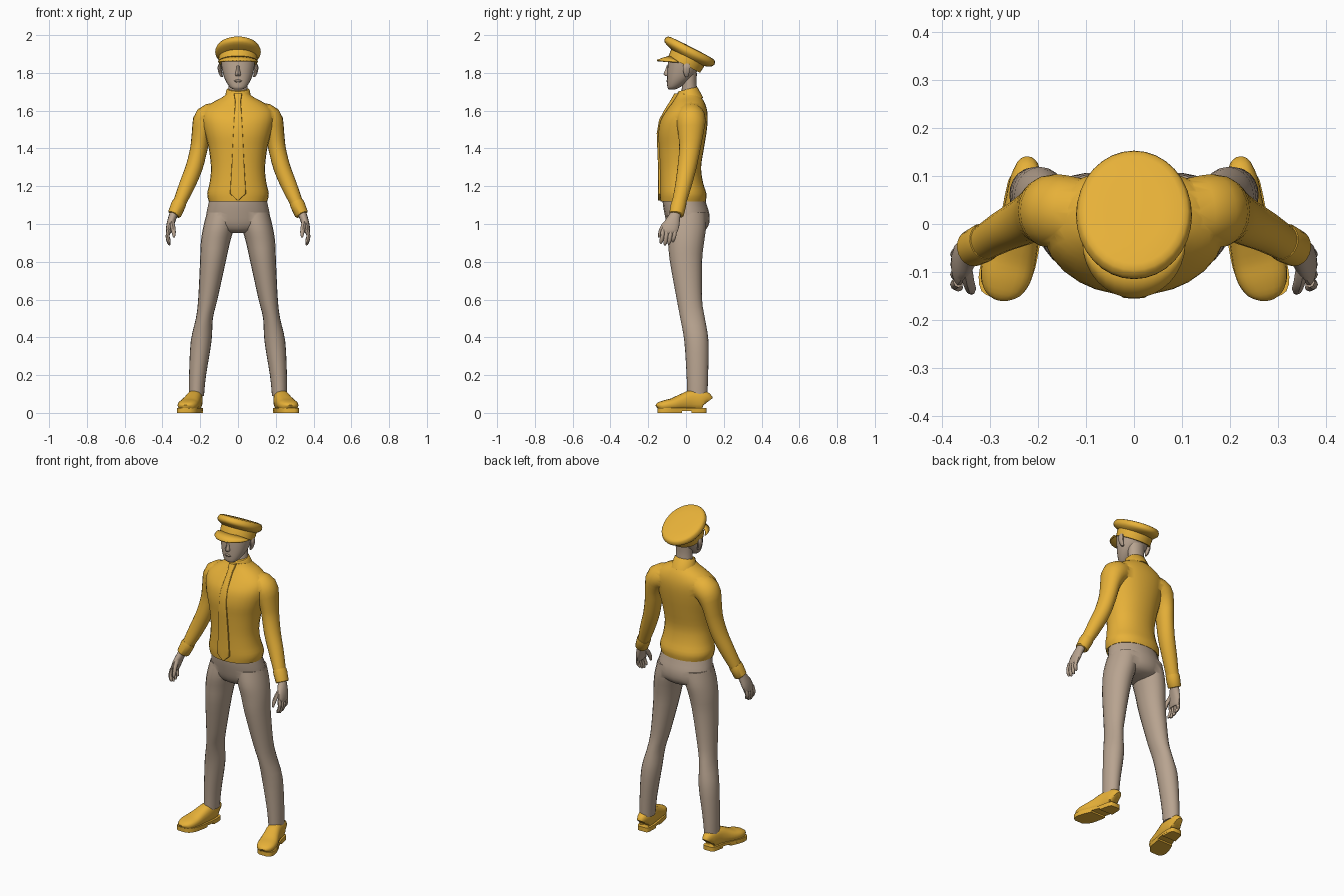
import bpy, bmesh, math
from mathutils import Vector, Matrix

def material(name, rgb):
    m = bpy.data.materials.new(name)
    m.diffuse_color = (*rgb, 1)
    return m

ORANGE = material("orange", (0.80, 0.44, 0.04))
BROWN = material("brown", (0.48, 0.37, 0.28))

def smooth_rows(rows, steps):
    # Catmull-Rom interpolation between cross-section rows
    out = []
    for i in range(len(rows) - 1):
        a, b, c, d = (rows[max(0, min(len(rows) - 1, i + k))] for k in (-1, 0, 1, 2))
        for s in range(steps):
            t = s / steps
            out.append([0.5 * (2*q + (r-p)*t + (2*p-5*q+4*r-w)*t*t + (3*q-p-3*r+w)*t**3)
                        for p, q, r, w in zip(a, b, c, d)])
    return out + [list(rows[-1])]

def finish(bm, name, mat, mirror=False):
    bmesh.ops.recalc_face_normals(bm, faces=bm.faces[:])
    me = bpy.data.meshes.new(name)
    bm.to_mesh(me)
    bm.free()
    me.materials.append(mat)
    ob = bpy.data.objects.new(name, me)
    bpy.context.collection.objects.link(ob)
    if mirror:
        ob.modifiers.new("mirror", 'MIRROR')
    return ob

def loft(name, rows, mat, mirror=False, n=20, steps=3, p=2.0, ref=None, matrix=None):
    """rows: (x, y, z, rx, ry); rings follow the path if ref is given, else stay level"""
    rows = smooth_rows(rows, steps)
    bm = bmesh.new()
    rings = []
    for i, (x, y, z, rx, ry) in enumerate(rows):
        u, v = Vector((1, 0, 0)), Vector((0, 1, 0))
        if ref:
            t = Vector(rows[min(i+1, len(rows)-1)][:3]) - Vector(rows[max(i-1, 0)][:3])
            t.normalize()
            u = t.cross(Vector(ref)).normalized()
            v = u.cross(t)
        ring = []
        for k in range(n):
            c, s = math.cos(2*math.pi*k/n), math.sin(2*math.pi*k/n)
            c, s = (math.copysign(abs(q)**(2/p), q) for q in (c, s))
            ring.append(bm.verts.new(Vector((x, y, z)) + u*rx*c + v*ry*s))
        rings.append(ring)
    for a, b in zip(rings, rings[1:]):
        for k in range(n):
            bm.faces.new((a[k], a[(k+1) % n], b[(k+1) % n], b[k]))
    bm.faces.new(rings[0])
    bm.faces.new(rings[-1])
    if matrix:
        bm.transform(matrix)
    return finish(bm, name, mat, mirror)

def body(rows):
    """(z, half width, front y, back y) to centred level rings"""
    return [(0, (f+b)/2, z, w, (b-f)/2) for z, w, f, b in rows]

def union(a, b):
    m = a.modifiers.new("union", 'BOOLEAN')
    m.operation, m.solver, m.object = 'UNION', 'EXACT', b
    bpy.ops.object.select_all(action='DESELECT')
    a.select_set(True)
    bpy.context.view_layer.objects.active = a
    bpy.ops.object.convert(target='MESH')
    bpy.data.objects.remove(b)

# Trousers: pelvis joined with mirrored legs
trousers = loft("trousers", body([
    (1.14, .148, -.125, .098), (1.10, .158, -.122, .11), (1.05, .168, -.113, .124),
    (1.0, .168, -.10, .122), (.967, .12, -.08, .10), (.953, .06, -.05, .06)]), BROWN)
legs = loft("legs", [
    (.085, .005, 1.06, .08, .10), (.103, .002, .98, .082, .104), (.12, 0, .9, .077, .095),
    (.133, 0, .8, .068, .085), (.16, .018, .6, .051, .067), (.178, .035, .5, .045, .065),
    (.195, .055, .38, .055, .064), (.214, .06, .2, .045, .057), (.22, .06, .09, .04, .053)],
    BROWN, True)
union(trousers, legs)

# Shirt: torso joined with mirrored sleeves
shirt = loft("shirt", body([
    (1.12, .155, -.135, .105), (1.16, .163, -.138, .108), (1.22, .15, -.138, .09),
    (1.30, .143, -.139, .08), (1.40, .155, -.144, .095), (1.48, .175, -.148, .108),
    (1.55, .19, -.135, .115), (1.60, .185, -.105, .112), (1.64, .14, -.075, .10),
    (1.67, .085, -.055, .082), (1.69, .06, -.045, .068)]), ORANGE, n=28, p=2.15)
sleeves = loft("sleeves", [
    (.10, .022, 1.575, .07, .07), (.163, .026, 1.553, .074, .078), (.193, .025, 1.48, .052, .067),
    (.207, .02, 1.4, .046, .056), (.232, .005, 1.3, .045, .05), (.272, -.015, 1.2, .042, .043),
    (.315, -.04, 1.1, .033, .037), (.336, -.05, 1.05, .030, .034)], ORANGE, True, ref=(0, 1, 0))
union(shirt, sleeves)
loft("cuffs", [(.309, -.036, 1.115, .037, .039), (.316, -.04, 1.1, .039, .041),
               (.336, -.05, 1.052, .036, .039), (.338, -.051, 1.048, .031, .034)],
     ORANGE, True, steps=1, ref=(0, 1, 0))

# Collar and tie
tilt = Matrix.Translation((0, .015, 1.685)) @ Matrix.Rotation(math.radians(14), 4, 'X')
loft("collar", [(0, 0, -.035, .074, .07), (0, 0, .024, .062, .055), (0, 0, .03, .056, .049)],
     ORANGE, steps=1, matrix=tilt)
loft("tie", body([
    (1.69, .022, -.062, -.03), (1.65, .015, -.085, -.055), (1.6, .018, -.117, -.095),
    (1.55, .021, -.143, -.125), (1.48, .025, -.155, -.14), (1.4, .029, -.152, -.138),
    (1.3, .034, -.148, -.134), (1.2, .040, -.147, -.134), (1.16, .042, -.148, -.134),
    (1.125, .003, -.147, -.132)]), ORANGE, n=16, steps=1, p=5)

# Hands: palm, four curled fingers, thumb
loft("palms", [(.334, -.049, 1.07, .022, .026), (.345, -.06, 1.04, .022, .031),
               (.358, -.075, 1.0, .020, .042), (.366, -.087, .965, .016, .042),
               (.367, -.089, .95, .011, .037)], BROWN, True, n=14, ref=(0, 1, 0))
for i in range(4):
    y, low = -.058 - .021*i, (.905, .893, .888, .897)[i]
    loft("finger", [(.366, y, .97, .011, .0115), (.373, y-.005, .935, .0105, .011),
                    (.366, y-.01, low+.012, .0095, .010), (.360, y-.012, low, .004, .005)],
         BROWN, True, n=8, steps=2, ref=(0, 1, 0))
loft("thumbs", [(.352, -.085, 1.02, .014, .016), (.346, -.118, .99, .013, .014),
                (.340, -.136, .955, .011, .011), (.339, -.142, .928, .005, .005)],
     BROWN, True, n=8, steps=2, ref=(0, 1, 0))

# Shoes: upper from heel to toe, then sole and heel block
shoe = [(.108, .223, .022, .095), (.092, .224, .035, .117), (.03, .230, .042, .12),
        (-.02, .243, .047, .10), (-.07, .258, .054, .078), (-.11, .268, .053, .068),
        (-.14, .275, .040, .056), (-.151, .277, .020, .044)]
loft("shoe_uppers", [(x, y, (top+.012)/2, w, (top-.012)/2) for y, x, w, top in shoe],
     ORANGE, True, p=2.5, ref=(0, 0, 1))

def sole(name, rows, z0, z1):
    bm = bmesh.new()
    rows = smooth_rows(rows, 2)
    edge = [(x+w+.003, y) for y, x, w, _ in rows] + [(x-w-.003, y) for y, x, w, _ in reversed(rows)]
    face = bm.faces.new([bm.verts.new((x, y, z0)) for x, y in edge])
    new = bmesh.ops.extrude_face_region(bm, geom=[face])["geom"]
    bmesh.ops.translate(bm, verts=[v for v in new if isinstance(v, bmesh.types.BMVert)],
                        vec=(0, 0, z1-z0))
    finish(bm, name, ORANGE, True)

sole("soles", shoe, .010, .026)
sole("shoe_heels", shoe[:3], 0, .012)
sole("sole_fronts", shoe[3:], 0, .012)

# Head, neck, nose, ears
loft("neck", body([(1.66, .055, -.03, .066), (1.74, .05, -.02, .056), (1.80, .052, -.02, .058)]), BROWN)
loft("head", body([
    (1.712, .022, -.09, -.06), (1.722, .04, -.098, -.035), (1.745, .058, -.1, .0),
    (1.775, .073, -.1, .035), (1.81, .083, -.099, .06), (1.85, .09, -.096, .074),
    (1.88, .09, -.092, .075), (1.91, .075, -.078, .055)]), BROWN, n=24, p=2.2)
loft("nose", body([(1.84, .007, -.102, -.085), (1.815, .010, -.110, -.085),
                   (1.793, .015, -.119, -.085), (1.783, .011, -.108, -.085)]), BROWN, n=8, steps=2)
loft("lips", body([(1.765, .008, -.1, -.09), (1.758, .024, -.105, -.085),
                   (1.748, .008, -.1, -.09)]), BROWN, n=10, steps=2)
loft("ears", [(.085, .003, 1.778, .006, .008), (.093, .002, 1.80, .010, .016),
              (.098, .003, 1.83, .010, .021), (.095, .004, 1.852, .005, .012)], BROWN, True, n=10)

# Cap: tilted crown and band
cap = Matrix.Translation((0, .028, 1.93)) @ Matrix.Rotation(math.radians(-27), 4, 'X')
loft("cap_crown", [(0, 0, .006, .03, .04), (0, 0, .003, .10, .125), (0, 0, -.006, .116, .143),
                   (0, 0, -.022, .121, .148), (0, 0, -.036, .116, .139), (0, .003, -.048, .104, .113),
                   (0, .006, -.054, .096, .094)], ORANGE, n=32, steps=2, matrix=cap)
loft("cap_band", [(0, .006, -.045, .101, .097), (0, .006, -.06, .103, .098),
                  (0, .006, -.094, .101, .094)], ORANGE, n=32, steps=1, matrix=cap)

# Cap visor: thickened crescent
bm = bmesh.new()
arcs = []
for i in range(17):
    s, c = math.sin(math.pi*i/16), math.cos(math.pi*i/16)
    arcs.append([bm.verts.new((.101*c, -.04 - .045*s, 1.857 + .03*s)),
                 bm.verts.new((.103*c, -.04 - .08*s, 1.856 + .022*s)),
                 bm.verts.new((.104*c, -.04 - .113*s, 1.855 + .01*s))])
for a, b in zip(arcs, arcs[1:]):
    for k in range(2):
        bm.faces.new((a[k], a[k+1], b[k+1], b[k]))
visor = finish(bm, "cap_visor", ORANGE)
solid = visor.modifiers.new("thickness", 'SOLIDIFY')
solid.thickness, solid.offset = .008, 0

# Smooth shading with crisp hems and soles
bpy.ops.object.select_all(action='SELECT')
bpy.context.view_layer.objects.active = shirt
bpy.ops.object.shade_smooth_by_angle(angle=math.radians(45))
